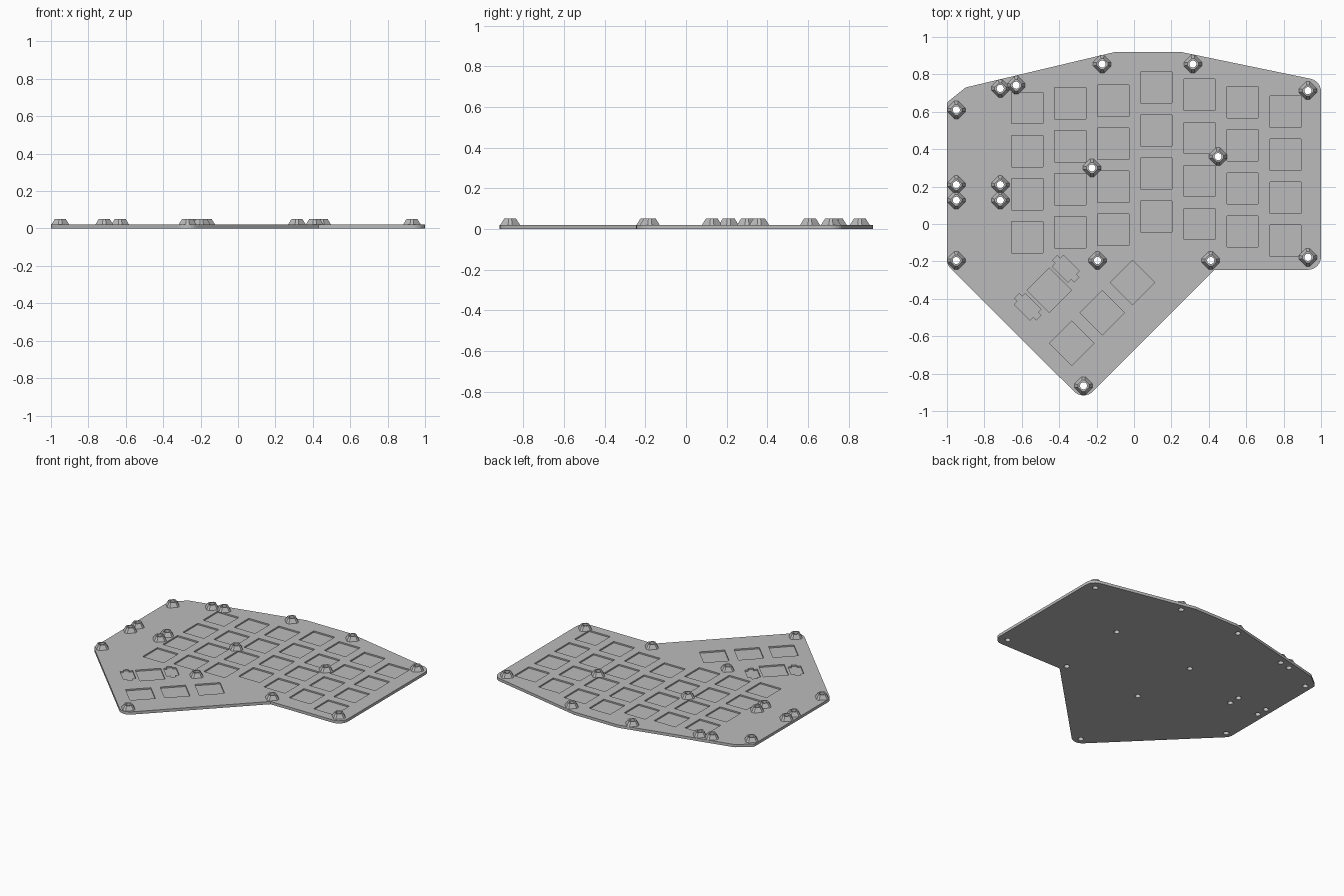
import bpy, bmesh
from math import pi, cos, sin, tan
from mathutils import Vector, Matrix

cube = bpy.data.objects.get("Cube")
if cube:
    bpy.data.objects.remove(cube, do_unlink=True)

THICK, TOP, FLOOR = 0.02, 0.05, 0.01
PITCH, KEY, HOLE = 0.23, 0.168, 0.019

grey = bpy.data.materials.new("plain_grey")
grey.use_nodes = True
grey.diffuse_color = (0.5, 0.5, 0.5, 1)
grey.node_tree.nodes["Principled BSDF"].inputs["Base Color"].default_value = (0.5, 0.5, 0.5, 1)


def make_object(name, bm):
    bmesh.ops.recalc_face_normals(bm, faces=bm.faces)
    mesh = bpy.data.meshes.new(name)
    bm.to_mesh(mesh)
    bm.free()
    mesh.materials.append(grey)
    obj = bpy.data.objects.new(name, mesh)
    bpy.context.collection.objects.link(obj)
    return obj


def loft(bm, low, high):
    """Closed solid between two matching rings of points."""
    a = [bm.verts.new(p) for p in low]
    b = [bm.verts.new(p) for p in high]
    bm.faces.new(a[::-1])
    bm.faces.new(b)
    for i in range(len(a)):
        j = (i + 1) % len(a)
        bm.faces.new((a[i], a[j], b[j], b[i]))


def prism(bm, points, z0, z1):
    loft(bm, [(x, y, z0) for x, y in points], [(x, y, z1) for x, y in points])


def rounded(corners, steps=6):
    """Replace each corner (x, y, radius) with a smooth arc."""
    out = []
    for i, (x, y, r) in enumerate(corners):
        p = Vector((x, y))
        if not r:
            out.append(p)
            continue
        u = (Vector(corners[i - 1][:2]) - p).normalized()
        v = (Vector(corners[(i + 1) % len(corners)][:2]) - p).normalized()
        half = u.angle(v) / 2
        centre = p + (u + v).normalized() * (r / sin(half))
        start = p + u * (r / tan(half)) - centre
        sweep = pi - 2 * half
        turn = sweep if u.x * v.y - u.y * v.x < 0 else -sweep
        for k in range(steps + 1):
            out.append(centre + Matrix.Rotation(turn * k / steps, 2) @ start)
    return out


def placed(points, centre, angle=0):
    spin = Matrix.Rotation(angle, 2)
    return [Vector(centre) + spin @ Vector(p) for p in points]


def rect(w, h):
    return [(-w / 2, -h / 2), (w / 2, -h / 2), (w / 2, h / 2), (-w / 2, h / 2)]


def circle(r, n=24):
    return [(r * cos(2 * pi * k / n), r * sin(2 * pi * k / n)) for k in range(n)]


def cut(obj, cutter_bm):
    """Subtract a cutter from an object and bake the result."""
    cutter = make_object("cutter", cutter_bm)
    cutter.hide_render = True
    mod = obj.modifiers.new("cut", 'BOOLEAN')
    mod.operation, mod.solver, mod.object = 'DIFFERENCE', 'EXACT', cutter
    graph = bpy.context.evaluated_depsgraph_get()
    mesh = bpy.data.meshes.new_from_object(obj.evaluated_get(graph))
    obj.modifiers.clear()
    obj.data = mesh
    bpy.data.objects.remove(cutter, do_unlink=True)


# Plate outline, clockwise
outline = [(-1, 0.65, 0.02), (-0.9, 0.73, 0.03), (-0.1, 0.92, 0.05), (0.25, 0.92, 0.05),
           (1, 0.765, 0.07), (1, -0.245, 0.07), (0.43, -0.245, 0), (-0.27, -0.946, 0.07),
           (-1, -0.218, 0.06)]
bm = bmesh.new()
prism(bm, rounded(outline), 0, THICK)
plate = make_object("base_plate", bm)

# Key pockets: staggered columns of four
pockets = bmesh.new()
square = rect(KEY, KEY)
for col, top_y in enumerate((0.62, 0.645, 0.66, 0.73, 0.69, 0.65, 0.60)):
    for row in range(4):
        centre = (-0.57 + col * PITCH, top_y - row * PITCH)
        prism(pockets, placed(square, centre), FLOOR, 0.1)

# Thumb cluster pockets, turned to follow the lower edge
along, across = Vector((cos(pi / 4), sin(pi / 4))), Vector((-sin(pi / 4), cos(pi / 4)))
middle = Vector((-0.17, -0.475))
for k in (-1, 0, 1):
    prism(pockets, placed(square, middle + along * PITCH * k, pi / 4), FLOOR, 0.1)
wide = middle - along * PITCH / 2 + across * 0.285
prism(pockets, placed(square, wide, pi / 4), FLOOR, 0.1)

# Notched pockets on both sides of the wide thumb key
w, h, t, e = 0.042, 0.06, 0.018, 0.082
notch = [(-w, -h), (-t, -h), (-t, -e), (t, -e), (t, -h), (w, -h),
         (w, h), (t, h), (t, e), (-t, e), (-t, h), (-w, h)]
for side in (-1, 1):
    prism(pockets, placed(notch, wide + along * 0.144 * side + across * 0.02, pi / 4), FLOOR, 0.1)
cut(plate, pockets)

# Screw positions
screws = [(-0.95, 0.61), (-0.715, 0.725), (-0.63, 0.742), (-0.17, 0.855), (0.315, 0.855),
          (0.93, 0.713), (0.45, 0.36), (-0.225, 0.30), (-0.95, 0.21), (-0.95, 0.127),
          (-0.715, 0.21), (-0.715, 0.127), (-0.95, -0.195), (-0.195, -0.195),
          (0.41, -0.195), (0.93, -0.178), (-0.27, -0.865)]
holes = bmesh.new()
for p in screws:
    prism(holes, placed(circle(HOLE), p), -0.1, 0.1)
cut(plate, holes)

# Standoffs: tapered squares with clipped corners, standing on a corner
def clipped(half, clip, z):
    ring = []
    for k in range(4):
        spin = Matrix.Rotation(pi / 4 + k * pi / 2, 2)
        for p in ((half, -half + clip), (half - clip, half)):
            q = spin @ Vector((p[0], p[1])) if p[0] == half else spin @ Vector((half, half - clip))
            ring.append((q.x, q.y, z))
    return ring


bm = bmesh.new()
loft(bm, clipped(0.041, 0.014, THICK), clipped(0.026, 0.010, TOP))
first = make_object("standoff", bm)
bore = bmesh.new()
prism(bore, circle(HOLE), -0.1, 0.1)
cut(first, bore)
for i, (x, y) in enumerate(screws):
    post = first if i == 0 else bpy.data.objects.new("standoff", first.data)
    if i:
        bpy.context.collection.objects.link(post)
    post.location = (x, y, 0)
